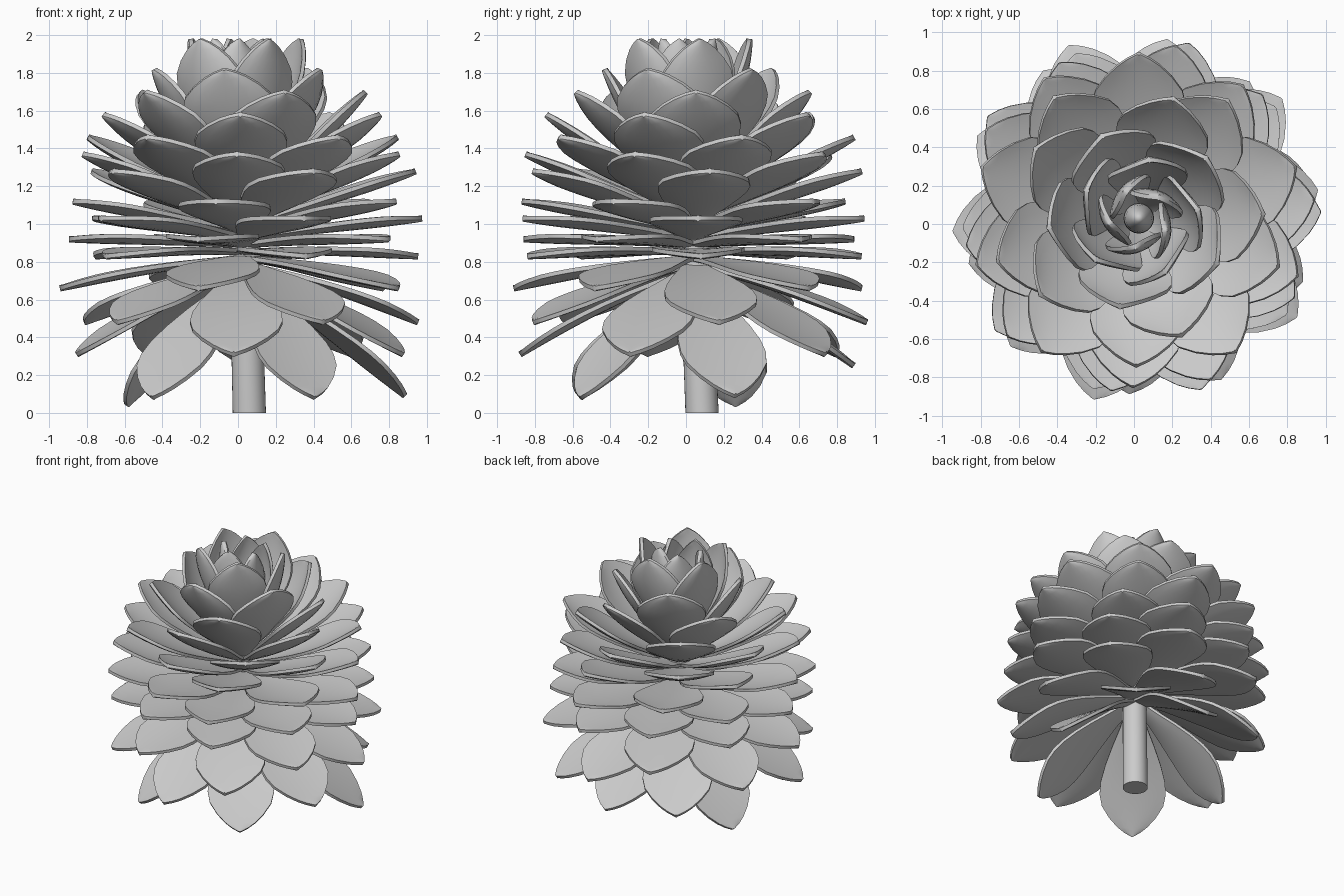
import bpy, bmesh
from math import sin, cos, radians
from mathutils import Vector

if "Cube" in bpy.data.objects:
    bpy.data.objects.remove(bpy.data.objects["Cube"])

# Leaf rings, bottom to top: (tip radius, tip z, start azimuth)
RINGS = [(0.76, 0.08, 15), (0.91, 0.31, 51), (0.94, 0.48, 9), (0.97, 0.66, 40),
         (0.93, 0.83, 3), (0.92, 0.92, 39), (0.95, 1.03, 2), (0.91, 1.12, 45),
         (0.92, 1.28, 6), (0.88, 1.37, 52), (0.86, 1.46, 18), (0.77, 1.58, 53),
         (0.65, 1.70, 2), (0.47, 1.82, 42), (0.31, 1.98, 8), (0.15, 1.98, 46)]
# Bottom ring droops unevenly: (tip radius, tip z)
DROOP = [(0.89, 0.09), (0.86, 0.25), (0.66, 0.04), (0.76, 0.08), (0.70, 0.08)]
# Leaf outline: (position along leaf, full width)
OUTLINE = [(0, 0.12), (0.15, 0.20), (0.3, 0.31), (0.45, 0.41), (0.58, 0.475),
           (0.68, 0.49), (0.77, 0.455), (0.86, 0.345), (0.93, 0.22), (0.97, 0.12), (1, 0.015)]
ACROSS = [-1, -0.75, -0.5, -0.25, 0, 0.25, 0.5, 0.75, 1]


def finish(bm, name):
    bmesh.ops.recalc_face_normals(bm, faces=bm.faces)
    me = bpy.data.meshes.new(name)
    bm.to_mesh(me)
    bm.free()
    ob = bpy.data.objects.new(name, me)
    bpy.context.collection.objects.link(ob)
    bpy.ops.object.select_all(action='DESELECT')
    bpy.context.view_layer.objects.active = ob
    ob.select_set(True)
    bpy.ops.object.shade_smooth_by_angle(angle=radians(35))
    return ob


def leaf(name, base_z, tip_r, tip_z, az, bow, cup, roll, scale):
    a = radians(az)
    out, up = Vector((cos(a), sin(a), 0)), Vector((0, 0, 1))
    side = Vector((-sin(a), cos(a), 0))
    centre = Vector((0.025, 0.03, 0))
    p0 = centre + out * 0.05 + up * base_z
    p2 = centre + out * tip_r + up * tip_z
    n0 = (p2 - p0).normalized().cross(side)
    p1 = (p0 + p2) / 2 + n0 * bow * 2
    bm = bmesh.new()
    layers = []
    for sgn in (1, -1):
        rows = []
        for t, w in OUTLINE:
            p = p0 * (1 - t) ** 2 + p1 * 2 * t * (1 - t) + p2 * t * t
            d = ((p1 - p0) * (1 - t) + (p2 - p1) * t).normalized()
            n = d.cross(side)
            r = radians(roll) * t
            s2, n2 = side * cos(r) + n * sin(r), n * cos(r) - side * sin(r)
            hw = w * scale / 2
            rows.append([bm.verts.new(p + s2 * hw * v
                                      + n2 * (cup * (v * v - 0.3) * w / 0.49
                                              + sgn * (0.017 - 0.006 * v * v)))
                         for v in ACROSS])
        layers.append(rows)
    top, bot = layers
    nr, nc = len(OUTLINE), len(ACROSS)
    for rows in layers:
        for i in range(nr - 1):
            for j in range(nc - 1):
                bm.faces.new((rows[i][j], rows[i][j + 1], rows[i + 1][j + 1], rows[i + 1][j]))
    # rim between upper and lower skins
    rim = ([(0, j) for j in range(nc)] + [(i, nc - 1) for i in range(1, nr)]
           + [(nr - 1, j) for j in range(nc - 2, -1, -1)] + [(i, 0) for i in range(nr - 2, 0, -1)])
    for k, (i, j) in enumerate(rim):
        i2, j2 = rim[(k + 1) % len(rim)]
        bm.faces.new((top[i][j], top[i2][j2], bot[i2][j2], bot[i][j]))
    finish(bm, name)


# Leaves, five to a ring
last = len(RINGS) - 1
for k, (r, z, az) in enumerate(RINGS):
    f = k / last
    base_z = 0.70 + 0.58 * f
    for m in range(5):
        rr, zz = DROOP[m] if k == 0 else (r, z)
        bow = 0.03 - 0.07 * f
        roll = {15: 30, 14: 18, 13: 8}.get(k, 0)
        scale = {15: 0.6, 14: 0.85, 0: 0.95}.get(k, 1.0)
        leaf(f"leaf_ring{k + 1}_{m + 1}", base_z, rr, zz, az + 72 * m,
             bow, 0.015 + 0.035 * f, roll, scale)

# Stem, leaning slightly into the crown
bm = bmesh.new()
bmesh.ops.create_cone(bm, cap_ends=True, segments=32, radius1=0.088, radius2=0.08, depth=1.3)
for v in bm.verts:
    v.co.z += 0.65
    t = v.co.z / 1.3
    v.co.x += 0.06 - 0.035 * t
    v.co.y += 0.085 - 0.055 * t
finish(bm, "stem")

# Central bud
bm = bmesh.new()
bmesh.ops.create_uvsphere(bm, u_segments=20, v_segments=12, radius=1)
for v in bm.verts:
    v.co = Vector((v.co.x * 0.08 + 0.025, v.co.y * 0.08 + 0.03, v.co.z * 0.32 + 1.5))
finish(bm, "bud")
